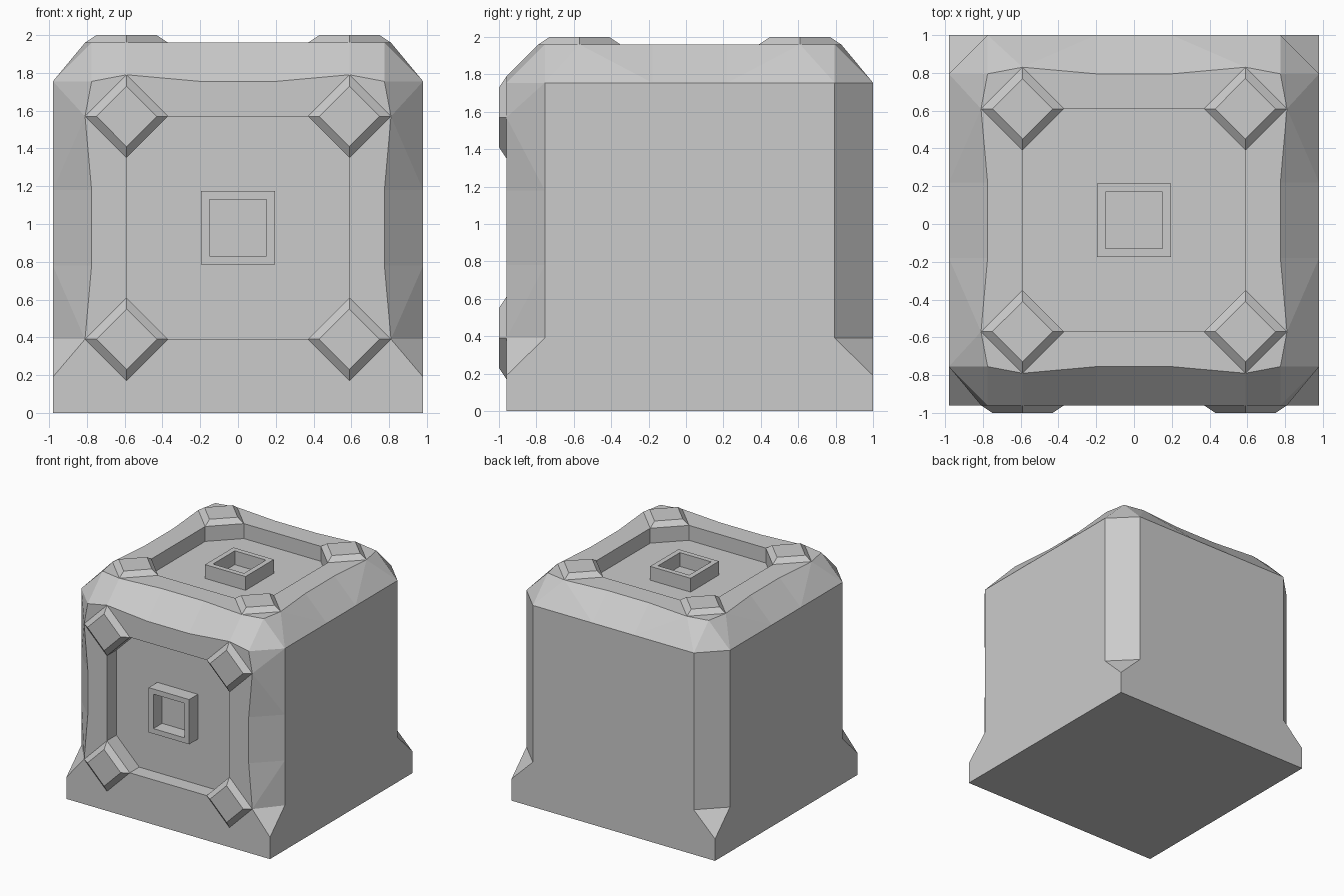
import bpy, bmesh

if "Cube" in bpy.data.objects:
    bpy.data.objects.remove(bpy.data.objects["Cube"])

X, FRONT, BACK, TOP = 0.98, -0.96, 1.0, 1.96
DEPTH = 0.13


# Panel coordinates: u, v across the panel, h outwards
def on_top(u, v, h=0.0):
    return (u, 0.02 + v, TOP + h)


def on_front(u, v, h=0.0):
    return (u, FRONT - h, 0.98 + v)


def make(name, faces):
    bm = bmesh.new()
    verts = {}
    for f in faces:
        ring = []
        for p in f:
            k = tuple(round(c, 4) for c in p)
            if k not in verts:
                verts[k] = bm.verts.new(k)
            ring.append(verts[k])
        bm.faces.new(ring)
    bmesh.ops.recalc_face_normals(bm, faces=bm.faces[:])
    bmesh.ops.triangulate(bm, faces=[f for f in bm.faces if len(f.verts) == 4])
    bmesh.ops.recalc_face_normals(bm, faces=bm.faces[:])
    me = bpy.data.meshes.new(name)
    bm.to_mesh(me)
    bm.free()
    ob = bpy.data.objects.new(name, me)
    bpy.context.collection.objects.link(ob)
    return ob


def strip(a, b):
    return [[a[i], a[i + 1], b[i + 1], b[i]] for i in range(len(a) - 1)]


def loft(name, rings, cap_end=True, cap_start=False):
    faces = []
    for a, b in zip(rings, rings[1:]):
        faces += strip(a + a[:1], b + b[:1])
    if cap_end:
        faces.append(rings[-1])
    if cap_start:
        faces.append(rings[0])
    return make(name, faces)


# Wavy panel edge, bulging out at the studs
E = 0.775
edge = [(-E, E), (-0.59, 0.81), (-0.2, E), (0.2, E), (0.59, 0.81), (E, E)]
low = edge[1:]

# Right-hand half of the body, mirrored afterwards
top_side = [on_top(w, t) for t, w in edge]
top_out = [(X, p[1], on_front(0, E)[2]) for p in top_side]
front_side = [on_front(w, t) for t, w in low]
front_out = [(X, on_top(0, -E)[1], p[2]) for p in front_side]
y_back, z_low, z_high = top_out[-1][1], front_out[0][2], top_out[0][2]
corner_f, corner_b = (X, FRONT, 0.19), (X, BACK, 0.19)
floor_f, floor_b = (X, FRONT, 0), (X, BACK, 0)
back_lo, back_hi = (E, BACK, z_low), (E, BACK, z_high)
side_lo = (X, y_back, z_low)

half = strip(top_side, top_out) + strip(front_side, front_out)
half += [
    [top_side[0], top_out[0], front_side[-1]],           # front top corner
    [top_side[-1], top_out[-1], back_hi],                # back top corner
    [front_side[0], front_out[0], corner_f],             # front foot
    [back_lo, side_lo, corner_b],                        # back foot
    [back_lo, side_lo, top_out[-1], back_hi],            # back chamfer
    [floor_f, floor_b, corner_b, side_lo] + top_out[::-1]
    + front_out[:-1][::-1] + [corner_f],                 # side wall
]


def mir(pts):
    return [(-p[0], p[1], p[2]) for p in pts]


faces = half + [mir(f) for f in half]

# Faces that cross the centre line
front_row = [on_front(t, w) for t, w in edge]
top_front = [on_top(t, -w) for t, w in edge]
top_back = [on_top(t, w) for t, w in edge]
back_row = [(t, BACK, z_high) for t, w in edge]
faces += strip(front_row, top_front) + strip(top_back, back_row)
right = [floor_f, corner_f] + front_side
faces.append(right + front_row[1:-1][::-1] + mir(right)[::-1])
faces.append(top_side + top_back[1:-1][::-1] + mir(top_side)[::-1] + top_front[1:-1])
back = [floor_b, corner_b, back_lo]
faces.append(back + back_row[::-1] + mir(back)[::-1])
faces.append([floor_f, floor_b] + mir([floor_b, floor_f]))
body = make("body", faces)

DIRS = [(1, 0), (0, 1), (-1, 0), (0, -1)]
SQ = [(1, 1), (-1, 1), (-1, -1), (1, -1)]

for label, place in (("top", on_top), ("front", on_front)):
    def square(r, h):
        return [place(u * r, v * r, h) for u, v in SQ]

    # Recessed square panel
    cutter = loft(label + "_recess_cutter", [square(0.59, -DEPTH), square(0.59, 0.2)], True, True)
    cutter.hide_render = True
    mod = body.modifiers.new("recess", 'BOOLEAN')
    mod.operation = 'DIFFERENCE'
    mod.solver = 'EXACT'
    mod.object = cutter
    bpy.context.view_layer.objects.active = body
    bpy.ops.object.modifier_apply(modifier=mod.name)
    bpy.data.objects.remove(cutter)

    # Hollow square boss in the middle
    loft(label + "_boss", [square(0.195, -DEPTH), square(0.195, -0.01),
                           square(0.15, -0.01), square(0.15, -DEPTH)], False)

    # Diamond corner studs
    for su, sv in SQ:
        loft(label + "_stud", [[place(su * 0.59 + a * r, sv * 0.59 + b * r, h) for a, b in DIRS]
                               for r, h in ((0.22, -DEPTH), (0.22, 0), (0.16, 0.04))])
